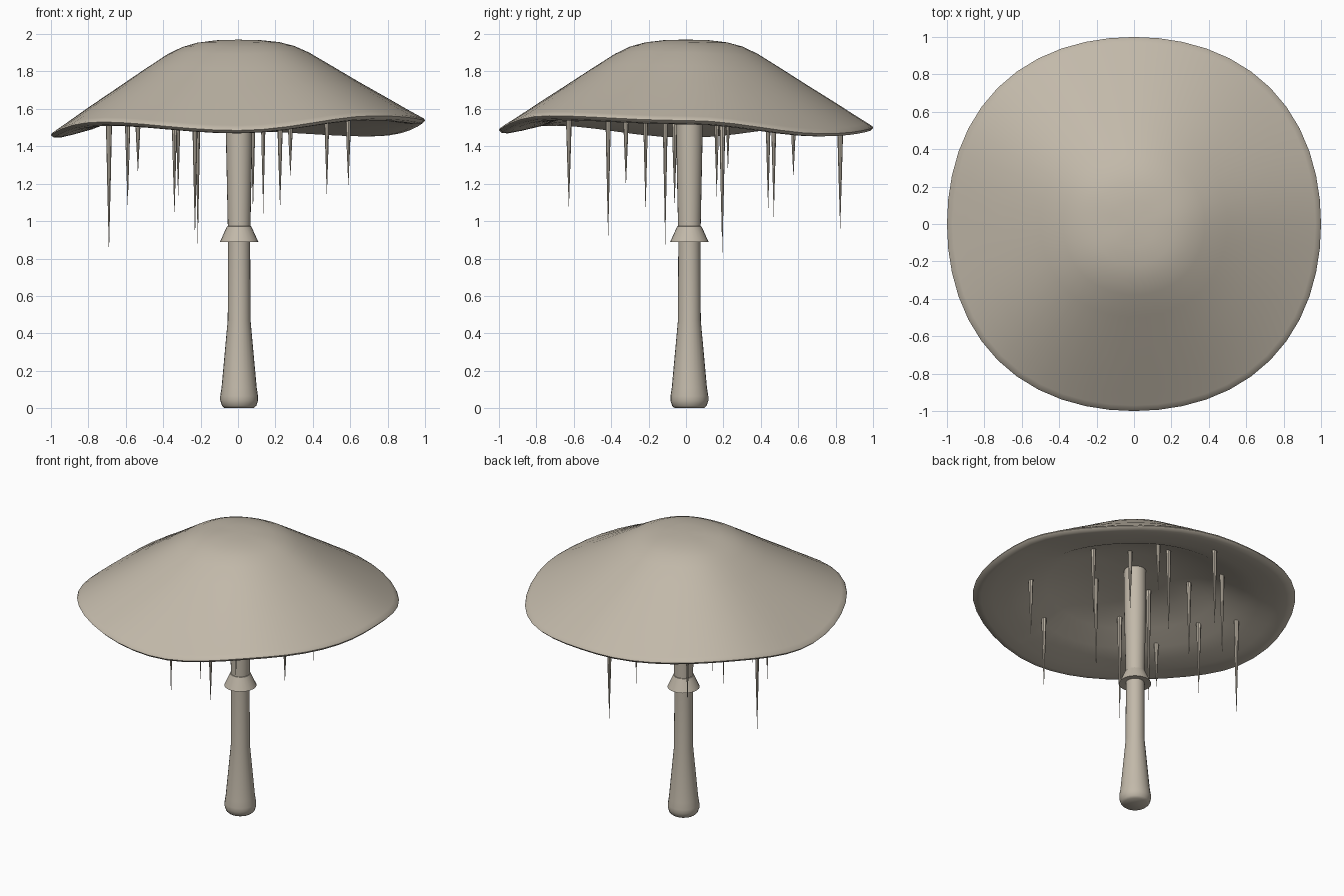
import bpy, bmesh, math

if "Cube" in bpy.data.objects:
    bpy.data.objects.remove(bpy.data.objects["Cube"])

# Warm grey-brown used on every part
MAT = bpy.data.materials.new("mushroom_brown")
MAT.diffuse_color = (0.54, 0.485, 0.40, 1)
MAT.use_nodes = True
MAT.node_tree.nodes["Principled BSDF"].inputs["Base Color"].default_value = MAT.diffuse_color

def new_object(name, bm, angle=40):
    bmesh.ops.remove_doubles(bm, verts=bm.verts, dist=1e-5)
    bmesh.ops.recalc_face_normals(bm, faces=bm.faces)
    me = bpy.data.meshes.new(name)
    bm.to_mesh(me)
    bm.free()
    me.materials.append(MAT)
    ob = bpy.data.objects.new(name, me)
    bpy.context.collection.objects.link(ob)
    bpy.ops.object.select_all(action='DESELECT')
    ob.select_set(True)
    bpy.context.view_layer.objects.active = ob
    bpy.ops.object.shade_smooth_by_angle(angle=math.radians(angle))
    return ob

def at(x, y):
    return lambda r, z, t: (x + r * math.cos(t), y + r * math.sin(t), z)

def lathe(name, profile, n, place, angle=40):
    """Revolve (r, z) points; place(r, z, theta) positions or deforms them."""
    bm = bmesh.new()
    rings = []
    for r, z in profile:
        if r == 0:
            rings.append([bm.verts.new(place(0, z, 0))] * n)
        else:
            rings.append([bm.verts.new(place(r, z, 2 * math.pi * i / n)) for i in range(n)])
    for a, b in zip(rings, rings[1:]):
        for i in range(n):
            j = (i + 1) % n
            quad = list(dict.fromkeys((a[i], a[j], b[j], b[i])))
            if len(quad) > 2:
                bm.faces.new(quad)
    return new_object(name, bm, angle)

# Cap: revolved profile with a wavy, slightly squared rim
WAVE = [0.043, -0.028, 0.003, 0.035, -0.035, 0.035, -0.01, 0.068]  # rim height every 45 degrees

def wave(t):
    f = (t / (2 * math.pi) * 8) % 8
    i = int(f)
    k = (1 - math.cos((f - i) * math.pi)) / 2
    return WAVE[i % 8] * (1 - k) + WAVE[(i + 1) % 8] * k

def cap_place(r, z, t):
    s = r * (1 + 0.03 * r * math.sin(2 * t) ** 2)
    return (s * math.cos(t), s * math.sin(t), z + wave(t) * r * r)

UNDER = [(0.985, 1.48), (0.95, 1.478), (0.88, 1.49), (0.78, 1.512), (0.68, 1.545),
         (0.55, 1.615), (0.4, 1.672), (0.25, 1.708), (0, 1.72)]
CAP = [(0, 1.97), (0.12, 1.967), (0.22, 1.955), (0.3, 1.933), (0.38, 1.895), (0.5, 1.82),
       (0.65, 1.724), (0.8, 1.63), (0.9, 1.565), (0.97, 1.521), (0.995, 1.505), (1.0, 1.495)]
lathe("cap", CAP + UNDER, 48, cap_place, 60)

# Stem with a swollen, rounded foot
AXIS = at(0.006, 0.018)
lathe("stem", [(0, 0), (0.078, 0), (0.092, 0.013), (0.101, 0.04), (0.101, 0.065), (0.094, 0.11),
               (0.061, 0.47), (0.059, 0.9), (0.07, 1.42), (0.07, 1.74), (0, 1.74)], 24, AXIS, 75)

# Flared ring around the stem
lathe("stem_ring", [(0.05, 0.975), (0.065, 0.972), (0.103, 0.888), (0.05, 0.895)], 24, AXIS, 30)

# Thin hanging drips: x, y, tip height
DRIPS = [(0.59, -0.325, 1.18), (0.225, -0.63, 1.06), (0.475, 0.16, 1.13), (0.135, -0.22, 1.04),
         (0.22, 0.22, 1.26), (-0.23, -0.42, 0.9), (-0.215, -0.115, 0.87), (0.28, 0.57, 1.23),
         (0.08, 0.435, 1.05), (-0.535, -0.42, 1.25), (-0.32, 0.16, 1.12), (-0.59, -0.065, 1.07),
         (0.02, 0.82, 0.95), (-0.34, 0.465, 1.02), (-0.69, 0.19, 0.82)]

def under_height(x, y):
    r = math.hypot(x, y)
    for (r1, z1), (r0, z0) in zip(UNDER, UNDER[1:]):
        if r0 <= r <= r1:
            return z0 + (z1 - z0) * (r - r0) / (r1 - r0) + wave(math.atan2(y, x)) * r * r

for i, (x, y, tip) in enumerate(DRIPS):
    top = under_height(x, y) + 0.03
    lathe(f"drip_{i + 1}", [(0, top), (0.017, top), (0.009, (top + tip) / 2), (0, tip)], 8,
          at(x, y + 0.004))
